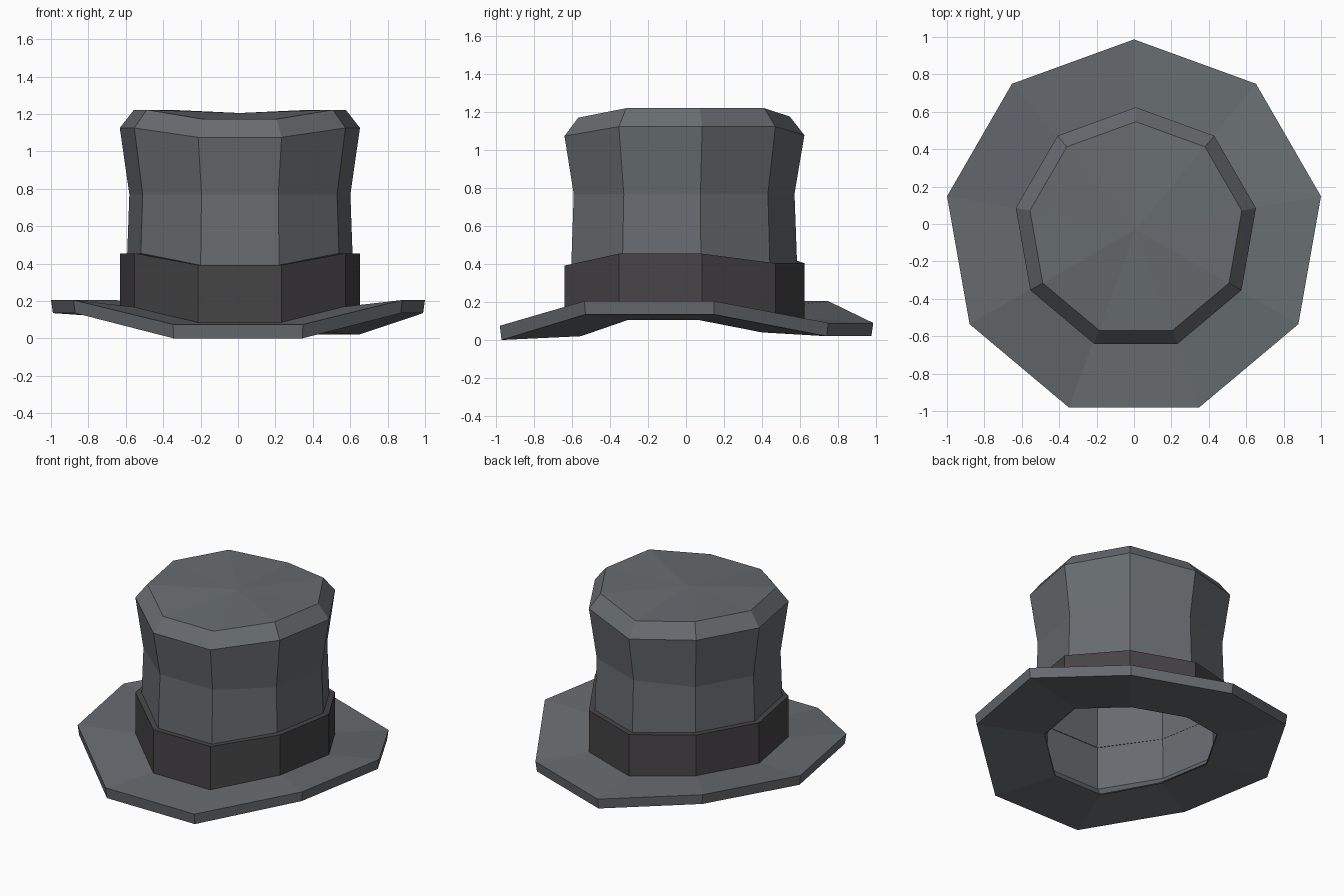
import bpy, bmesh, math

if "Cube" in bpy.data.objects:
    bpy.data.objects.remove(bpy.data.objects["Cube"])

SIDES = 9
# level of each corner, counter-clockwise from the back: Back, High, Front
BRIM_FOLD = "BHHHFFHHB"
CROWN_FOLD = "BHHHFFHHH"


def material(name, rgb):
    m = bpy.data.materials.new(name)
    m.diffuse_color = (*rgb, 1.0)
    m.use_nodes = True
    m.node_tree.nodes["Principled BSDF"].inputs["Base Color"].default_value = m.diffuse_color
    return m


def loft(name, rings, fold, mat, cx=0.0, cy=-0.028, tip=None):
    """Nine-sided loft; each ring is (radius, high z, front z, back z)."""
    bm = bmesh.new()
    loops = []
    for r, high, front, back in rings:
        z = {"H": high, "F": front, "B": back}
        loop = []
        for k in range(SIDES):
            a = math.radians(90 + k * 360 / SIDES)
            loop.append(bm.verts.new((cx + r * math.cos(a), cy + r * math.sin(a), z[fold[k]])))
        loops.append(loop)
    for a, b in zip(loops, loops[1:]):
        for i in range(SIDES):
            j = (i + 1) % SIDES
            bm.faces.new((a[i], a[j], b[j], b[i]))
    if tip is not None:
        c = bm.verts.new((cx, cy, tip))
        for i in range(SIDES):
            bm.faces.new((loops[-1][i], loops[-1][(i + 1) % SIDES], c))
    me = bpy.data.meshes.new(name)
    bm.to_mesh(me)
    bm.free()
    me.materials.append(mat)
    ob = bpy.data.objects.new(name, me)
    bpy.context.collection.objects.link(ob)
    return ob


felt = material("grey felt", (0.135, 0.150, 0.162))
ribbon = material("dark ribbon", (0.062, 0.058, 0.062))

# curled brim: underside, rim, top surface
loft("brim", [
    (0.56, 0.105, 0.02, 0.04),
    (1.005, 0.135, 0.0, 0.02),
    (1.015, 0.205, 0.075, 0.09),
    (0.61, 0.165, 0.085, 0.115),
], BRIM_FOLD, felt)

# crown wall below the ribbon edge, following the brim fold
loft("crown_base", [
    (0.56, 0.105, 0.02, 0.04),
    (0.61, 0.165, 0.085, 0.115),
    (0.614, 0.45, 0.39, 0.40),
], BRIM_FOLD, felt, cx=0.008)

# flared crown with bevelled, slightly dished top
loft("crown", [
    (0.614, 0.39, 0.39, 0.39),
    (0.60, 0.77, 0.77, 0.77),
    (0.652, 1.125, 1.075, 1.08),
    (0.575, 1.222, 1.172, 1.178),
], CROWN_FOLD, felt, cx=0.01, tip=1.205)

# ribbon band with a narrow top ledge
loft("hat_band", [
    (0.652, 0.165, 0.085, 0.11),
    (0.652, 0.455, 0.392, 0.405),
    (0.61, 0.455, 0.392, 0.405),
], BRIM_FOLD, ribbon, cx=0.01)
